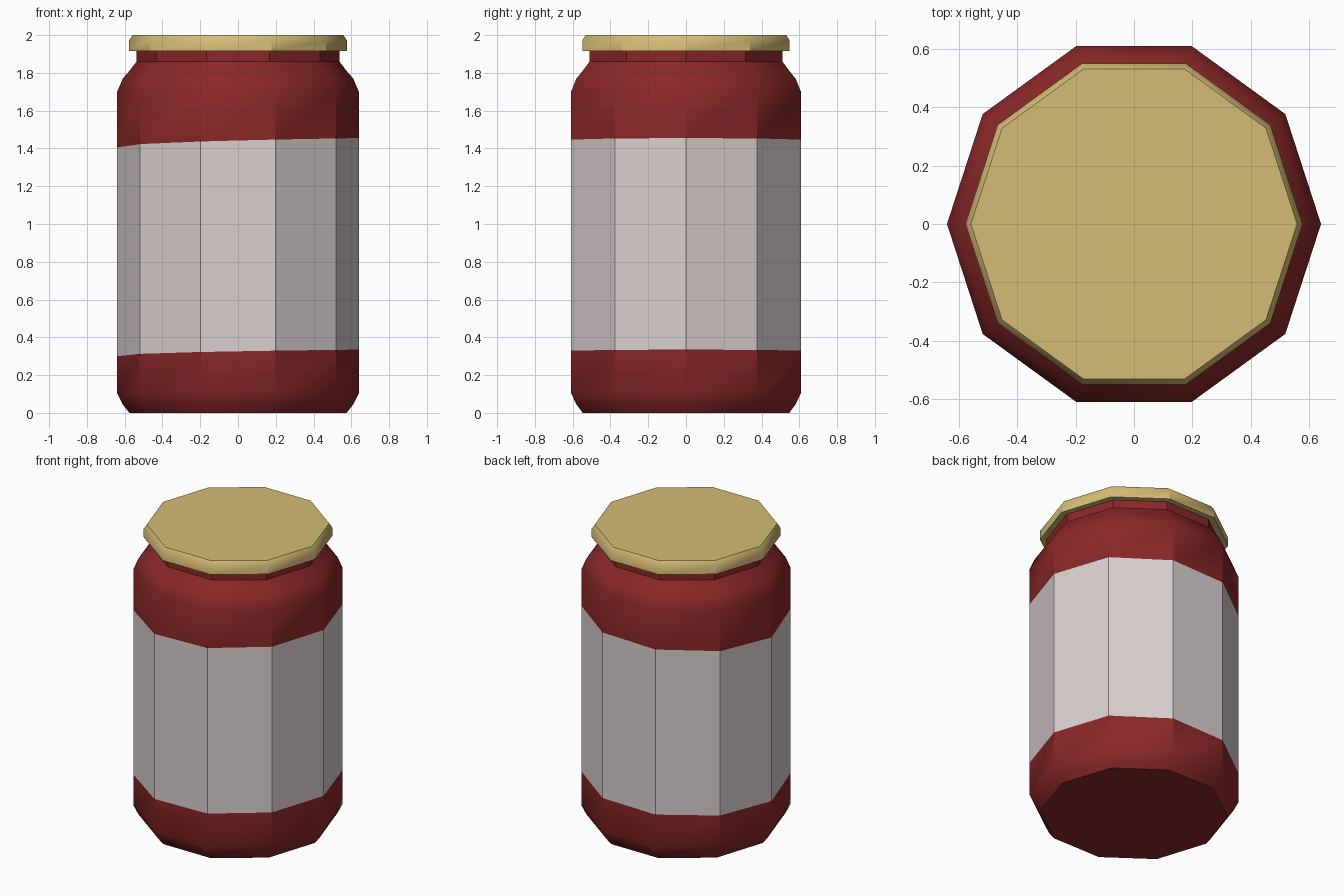
import bpy, bmesh, math

if "Cube" in bpy.data.objects:
    bpy.data.objects.remove(bpy.data.objects["Cube"])

SIDES = 10


def material(name, srgb):
    m = bpy.data.materials.new(name)
    lin = [((c / 255 + 0.055) / 1.055) ** 2.4 for c in srgb]
    m.diffuse_color = (*lin, 1)
    m.use_nodes = True
    m.node_tree.nodes["Principled BSDF"].inputs["Base Color"].default_value = m.diffuse_color
    return m


def lathe(name, profile, mats, mat_of_band=lambda i: 0):
    """Ten-sided capped solid from (radius, height, left-side droop) rings."""
    bm = bmesh.new()
    rings = []
    for r, z, droop in profile:
        ring = []
        for i in range(SIDES):
            a = math.tau * i / SIDES
            k = abs(i - SIDES // 2) / (SIDES / 2)   # 0 on the left, 1 on the right
            ring.append(bm.verts.new((r * math.cos(a), r * math.sin(a),
                                      z - droop * (1 - k) ** 2)))
        rings.append(ring)
    for b, (lo, hi) in enumerate(zip(rings, rings[1:])):
        for i in range(SIDES):
            j = (i + 1) % SIDES
            f = bm.faces.new((lo[i], lo[j], hi[j], hi[i]))
            f.material_index = mat_of_band(b)
    bm.faces.new(rings[0][::-1])
    bm.faces.new(rings[-1])
    mesh = bpy.data.meshes.new(name)
    bm.to_mesh(mesh)
    bm.free()
    for m in mats:
        mesh.materials.append(m)
    ob = bpy.data.objects.new(name, mesh)
    bpy.context.collection.objects.link(ob)
    bpy.ops.object.select_all(action='DESELECT')
    ob.select_set(True)
    bpy.context.view_layer.objects.active = ob
    bpy.ops.object.shade_smooth_by_angle(angle=math.radians(35.5))
    return ob


red = material("dark red", (138, 39, 39))
paper = material("label grey white", (218, 207, 207))
gold = material("lid gold", (213, 188, 117))

# Jar body: rounded base, slightly slanted label band, shoulder and neck
lathe("jar_body", [
    (0.575, 0.0, 0), (0.61, 0.045, 0), (0.64, 0.105, 0),
    (0.64, 0.335, 0.035), (0.64, 1.455, 0.05),
    (0.64, 1.70, 0), (0.61, 1.77, 0), (0.575, 1.81, 0),
    (0.537, 1.86, 0), (0.537, 1.93, 0),
], [red, paper], lambda b: 1 if b == 3 else 0)

# Lid: flat disc with a small chamfer at the top edge
lathe("lid", [(0.577, 1.915, 0), (0.577, 1.972, 0), (0.558, 2.0, 0)], [gold])
